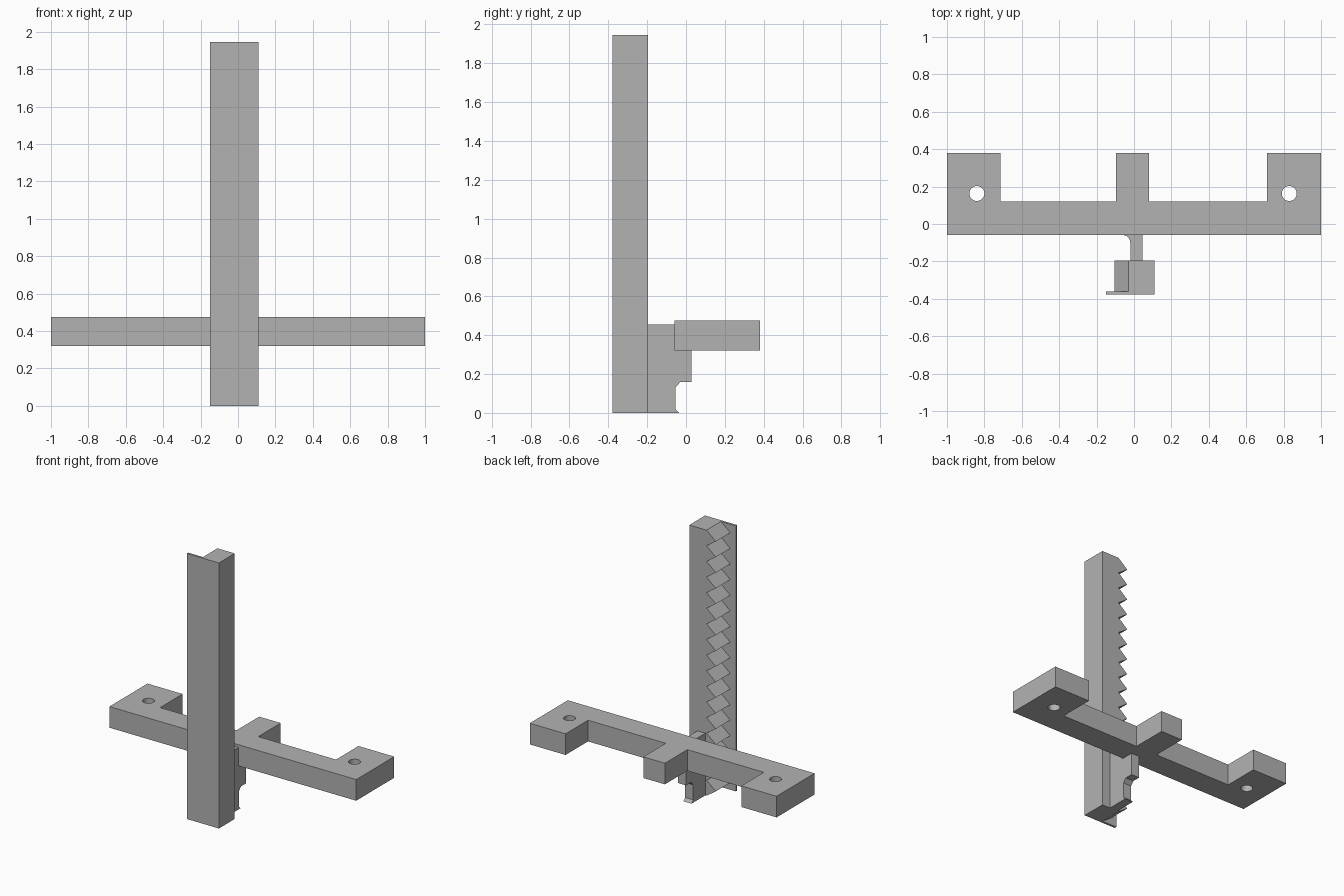
import bpy, bmesh, math
from mathutils import Vector

cube = bpy.data.objects.get("Cube")
if cube:
    bpy.data.objects.remove(cube)

grey = bpy.data.materials.new("plain grey")
grey.use_nodes = True
COLOUR = (0.45, 0.45, 0.45, 1)
grey.diffuse_color = COLOUR
grey.node_tree.nodes["Principled BSDF"].inputs["Base Color"].default_value = COLOUR


def prism(name, points, to_world, low, high):
    """Extrude a 2D outline from low to high; to_world maps (a, b, depth) to xyz."""
    bm = bmesh.new()
    face = bm.faces.new([bm.verts.new(to_world(a, b, low)) for a, b in points])
    result = bmesh.ops.extrude_face_region(bm, geom=[face])
    verts = [v for v in result["geom"] if isinstance(v, bmesh.types.BMVert)]
    shift = Vector(to_world(0, 0, high)) - Vector(to_world(0, 0, low))
    bmesh.ops.translate(bm, verts=verts, vec=shift)
    bmesh.ops.recalc_face_normals(bm, faces=bm.faces)
    mesh = bpy.data.meshes.new(name)
    bm.to_mesh(mesh)
    bm.free()
    mesh.materials.append(grey)
    obj = bpy.data.objects.new(name, mesh)
    bpy.context.collection.objects.link(obj)
    return obj


def plan(a, b, d):
    return (a, b, d)


def side(a, b, d):
    return (d, a, b)


def front(a, b, d):
    return (a, d, b)


HEIGHT = 1.945

# Column with a thin flange along its front edge
prism("column", [(-0.15, -0.378), (0.11, -0.378), (0.11, -0.195), (-0.03, -0.195),
                 (-0.03, -0.362), (-0.15, -0.362)], plan, 0, HEIGHT)

# Rack teeth along the column's right side
TEETH = 17
pitch = HEIGHT / TEETH
outline = [(-0.02, 0), (-0.02, HEIGHT), (-0.03, HEIGHT)]
for i in reversed(range(TEETH)):
    z = i * pitch
    outline += [(-0.105, z + pitch * 0.45), (-0.03, z)]
outline.pop()
outline.append((-0.03, 0))
prism("rack_teeth", outline, front, -0.365, -0.195)

# Mounting bar with two end pads and a centre tab
bar = prism("mounting_bar", [(-1, -0.06), (1, -0.06), (1, 0.38), (0.71, 0.38), (0.71, 0.12),
                             (0.08, 0.12), (0.08, 0.38), (-0.095, 0.38), (-0.095, 0.12),
                             (-0.715, 0.12), (-0.715, 0.38), (-1, 0.38)], plan, 0.32, 0.475)

# Screw holes through the pads
for label, x in (("right", -0.84), ("left", 0.83)):
    ring = [(x + 0.04 * math.cos(math.tau * i / 32), 0.163 + 0.04 * math.sin(math.tau * i / 32))
            for i in range(32)]
    cutter = prism(label + "_hole_cutter", ring, plan, 0.2, 0.6)
    cutter.hide_render = True
    cutter.hide_set(True)
    cutter.display_type = 'WIRE'
    cut = bar.modifiers.new(label + "_hole", 'BOOLEAN')
    cut.operation = 'DIFFERENCE'
    cut.solver = 'EXACT'
    cut.object = cutter

# Bracket joining column and bar, with a hooked lower end
prism("bracket", [(-0.2, 0), (-0.035, 0), (-0.055, 0.02), (-0.055, 0.13), (-0.03, 0.158),
                  (0.028, 0.158), (0.028, 0.33), (-0.05, 0.33), (-0.05, 0.455), (-0.2, 0.455)],
      side, -0.02, 0.045)

# Curved gusset between bracket and bar
arc = [(-0.055 + 0.035 * math.sin(t), -0.1 + 0.04 * math.cos(t))
       for t in (math.pi / 2 * i / 6 for i in range(7))]
prism("gusset", [(-0.01, -0.05), (-0.055, -0.05)] + arc + [(-0.01, -0.1)], plan, 0.32, 0.455)
